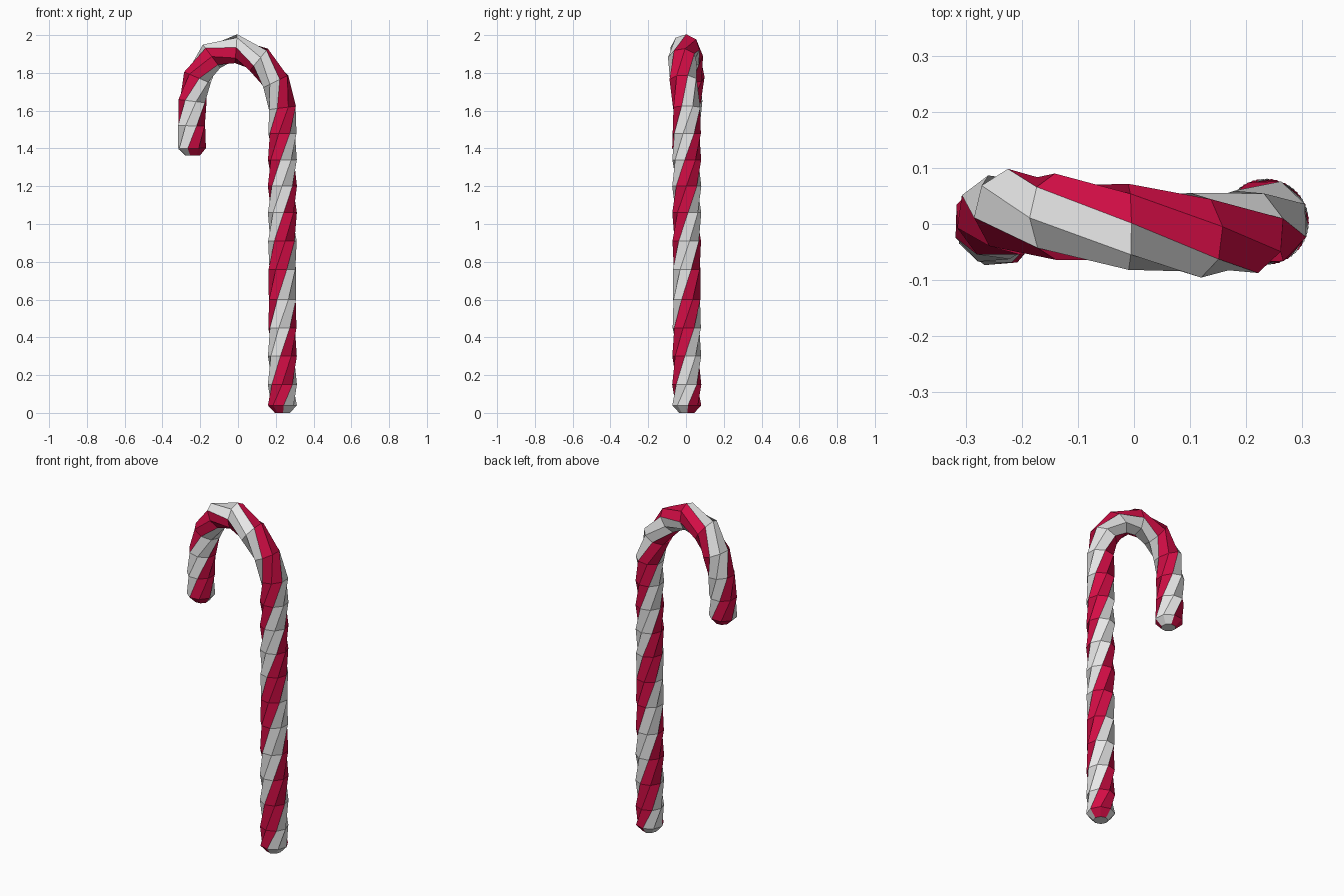
import bpy, bmesh, math
from mathutils import Vector

if "Cube" in bpy.data.objects:
    bpy.data.objects.remove(bpy.data.objects["Cube"])

SIDES = 8            # two faces per stripe, four stripes
RADIUS = 0.077
TWIST = math.radians(38.57)
START = math.radians(-85)   # first edge of a red stripe, measured from the front


def material(name, color):
    m = bpy.data.materials.new(name)
    m.diffuse_color = (*color, 1)
    m.use_nodes = True
    m.node_tree.nodes["Principled BSDF"].inputs["Base Color"].default_value = m.diffuse_color
    return m


# Centre line: straight shaft, then the slightly swaying hook
path = [Vector((0.235, 0.004, z)) for z in
        (0.04, 0.15, 0.30, 0.45, 0.60, 0.76, 0.91, 1.06, 1.20, 1.34, 1.48, 1.615)]
path += [Vector(p) for p in (
    (0.200, -0.014, 1.755), (0.110, -0.020, 1.870), (-0.010, -0.005, 1.928),
    (-0.140, 0.013, 1.888), (-0.215, 0.022, 1.775), (-0.241, 0.012, 1.650),
    (-0.246, 0.003, 1.520), (-0.243, 0.000, 1.400))]

bm = bmesh.new()


def ring(center, tangent, radius, angle):
    """Twisted cross-section, starting at the front and turning outward."""
    t = Vector((tangent.x, 0, tangent.z)).normalized()
    front, outer = Vector((0, -1, 0)), Vector((t.z, 0, -t.x))
    verts = []
    for k in range(SIDES):
        a = angle + k * math.tau / SIDES
        verts.append(bm.verts.new(center + radius * (math.cos(a) * front + math.sin(a) * outer)))
    return verts


# Rings along the cane, with a small bevelled ring at each end
rings = []
last = len(path) - 1
up = Vector((0, 0, 1))
rings.append(ring(Vector((0.235, 0.004, 0)), up, 0.04, START))
for i, p in enumerate(path):
    tangent = up if i < 11 else path[min(i + 1, last)] - path[i - 1]
    rings.append(ring(p, tangent, RADIUS, START + i * TWIST))
rings.append(ring(Vector((-0.24, 0, 1.362)), -up, 0.04, START + last * TWIST))

# Side faces: stripes alternate every two columns
for a, b in zip(rings, rings[1:]):
    for k in range(SIDES):
        n = (k + 1) % SIDES
        f = bm.faces.new((a[k], a[n], b[n], b[k]))
        f.material_index = (k // 2) % 2

# End caps in white
for loop in (rings[0][::-1], rings[-1]):
    bm.faces.new(loop).material_index = 1

bmesh.ops.recalc_face_normals(bm, faces=bm.faces)
mesh = bpy.data.meshes.new("candy_cane")
bm.to_mesh(mesh)
bm.free()
mesh.materials.append(material("candy_red", (0.65, 0.004, 0.06)))
mesh.materials.append(material("sugar_white", (0.8, 0.8, 0.8)))
cane = bpy.data.objects.new("candy_cane", mesh)
bpy.context.collection.objects.link(cane)
